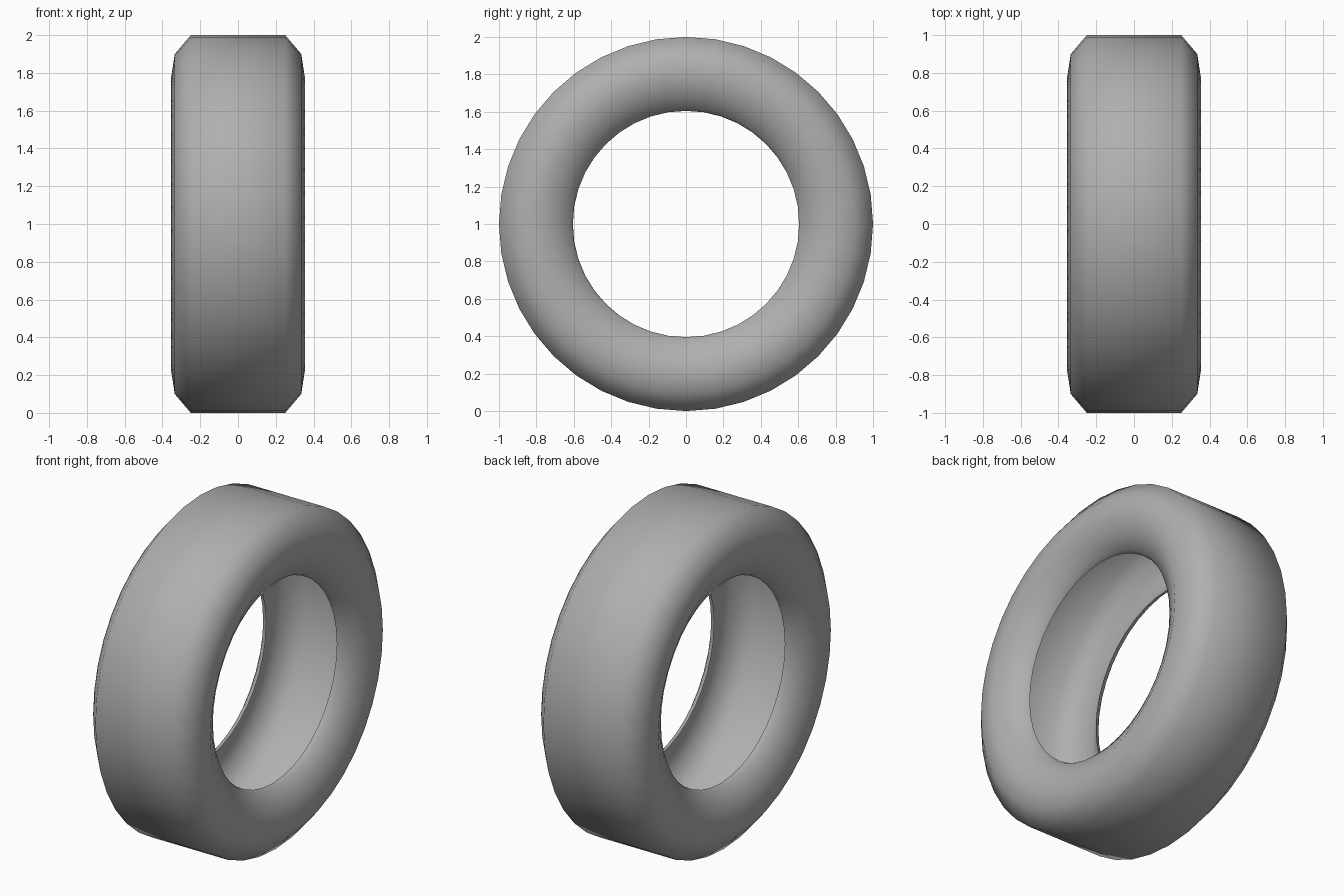
import bpy, bmesh, math
from mathutils import Vector

if "Cube" in bpy.data.objects:
    bpy.data.objects.remove(bpy.data.objects["Cube"])

SEGMENTS = 40

# Half cross-section of the tyre: (x, radius), tread edge to bead lip
half = [(0.25, 1.0), (0.335, 0.90), (0.355, 0.77), (0.305, 0.68),
        (0.265, 0.618), (0.235, 0.605)]
profile = [(-x, r) for x, r in reversed(half)] + half

# Hollow tyre shell, open towards the hub, turned about the x axis
bm = bmesh.new()
rings = []
for i in range(SEGMENTS):
    a = 2 * math.pi * i / SEGMENTS
    rings.append([bm.verts.new((x, r * math.cos(a), 1 + r * math.sin(a)))
                  for x, r in profile])
for i in range(SEGMENTS):
    p, q = rings[i], rings[(i + 1) % SEGMENTS]
    for j in range(len(profile) - 1):
        bm.faces.new((p[j], p[j + 1], q[j + 1], q[j]))

# Tread faces point outward
bm.normal_update()
tread = max(bm.faces, key=lambda f: f.calc_area())
if tread.normal.dot(tread.calc_center_median() - Vector((0, 0, 1))) < 0:
    bmesh.ops.reverse_faces(bm, faces=bm.faces[:])
for f in bm.faces:
    f.smooth = True

mesh = bpy.data.meshes.new("tyre")
bm.to_mesh(mesh)
bm.free()

# Dark grey rubber
rubber = bpy.data.materials.new("rubber")
rubber.diffuse_color = (0.43, 0.43, 0.43, 1)
rubber.use_nodes = True
rubber.node_tree.nodes["Principled BSDF"].inputs["Base Color"].default_value = rubber.diffuse_color
mesh.materials.append(rubber)
bpy.context.collection.objects.link(bpy.data.objects.new("tyre", mesh))
